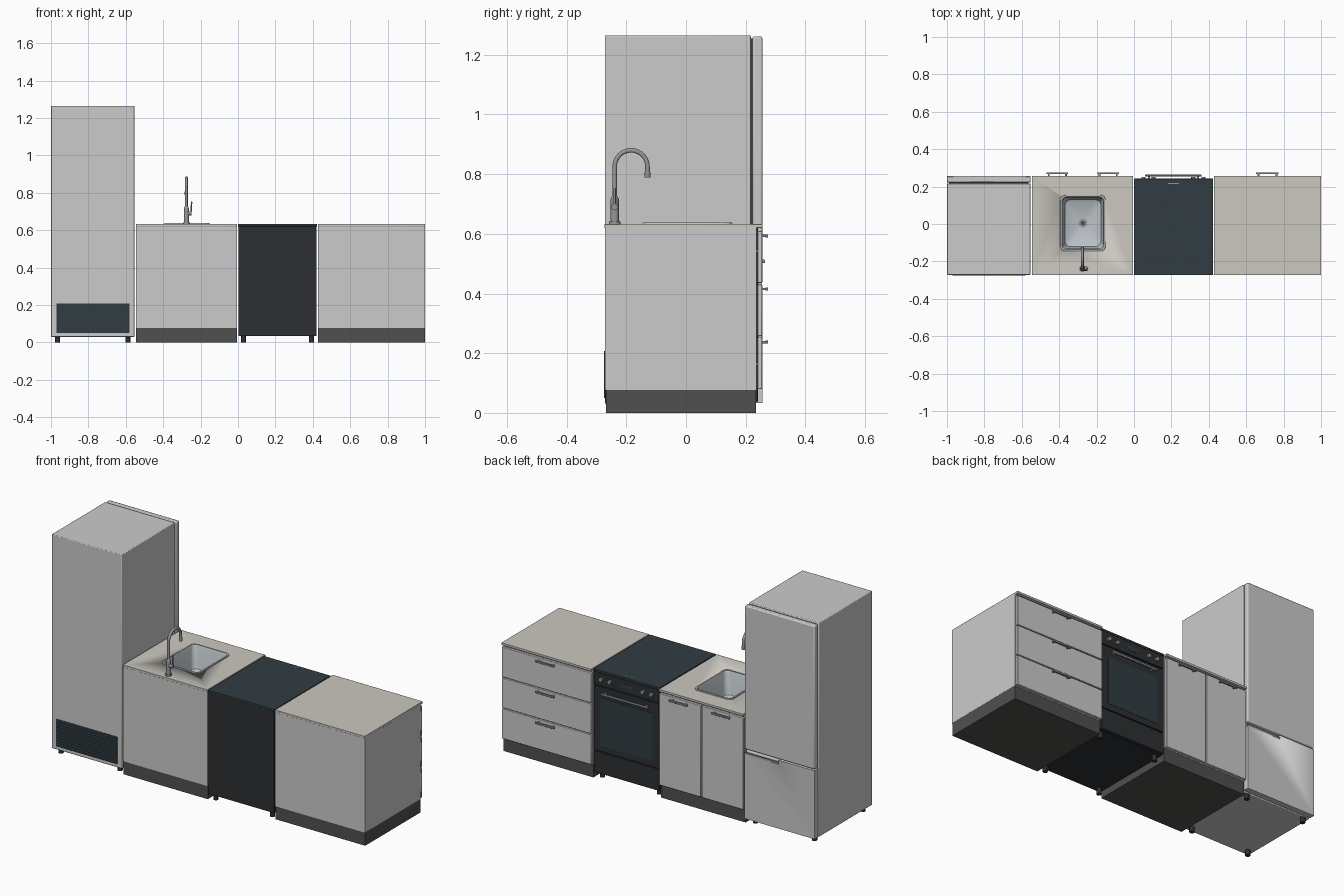
import bpy, bmesh, math
from mathutils import Matrix, Vector

if "Cube" in bpy.data.objects:
    bpy.data.objects.remove(bpy.data.objects["Cube"])


def mat(name, r, g, b):
    m = bpy.data.materials.new(name)
    m.diffuse_color = (r, g, b, 1)
    m.use_nodes = True
    m.node_tree.nodes["Principled BSDF"].inputs["Base Color"].default_value = m.diffuse_color
    return m


STEEL = mat("steel", 0.52, 0.52, 0.52)
STONE = mat("worktop_stone", 0.60, 0.58, 0.53)
DARK = mat("plinth_grey", 0.08, 0.08, 0.075)
BLACK = mat("oven_black", 0.025, 0.028, 0.032)
GLASS = mat("dark_glass", 0.03, 0.045, 0.055)
METAL = mat("brushed_metal", 0.30, 0.31, 0.32)
BASIN = mat("basin_metal", 0.50, 0.54, 0.57)


def finish(name, bm, material, bevel=0):
    bmesh.ops.recalc_face_normals(bm, faces=bm.faces)
    me = bpy.data.meshes.new(name)
    bm.to_mesh(me)
    bm.free()
    ob = bpy.data.objects.new(name, me)
    bpy.context.collection.objects.link(ob)
    if material:
        me.materials.append(material)
    if bevel:
        b = ob.modifiers.new("bevel", 'BEVEL')
        b.width, b.segments, b.limit_method = bevel, 2, 'ANGLE'
    return ob


def add_box(bm, x0, x1, y0, y1, z0, z1):
    m = Matrix.Translation(((x0 + x1) / 2, (y0 + y1) / 2, (z0 + z1) / 2))
    bmesh.ops.create_cube(bm, size=1, matrix=m @ Matrix.Diagonal((x1 - x0, y1 - y0, z1 - z0, 1)))


def box(name, *dims, m=STEEL, bevel=0):
    bm = bmesh.new()
    add_box(bm, *dims)
    return finish(name, bm, m, bevel)


def cyl(name, loc, r, h, m, axis='Z', r2=None):
    """Cylinder centred on loc."""
    bm = bmesh.new()
    rot = {'X': Matrix.Rotation(math.pi / 2, 4, 'Y'), 'Y': Matrix.Rotation(-math.pi / 2, 4, 'X'),
           'Z': Matrix()}[axis]
    bmesh.ops.create_cone(bm, cap_ends=True, segments=24, radius1=r, radius2=r if r2 is None else r2,
                          depth=h, matrix=Matrix.Translation(loc) @ rot)
    return finish(name, bm, m)


def pipe(name, pts, r, m):
    cu = bpy.data.curves.new(name, 'CURVE')
    cu.dimensions, cu.bevel_depth, cu.bevel_resolution, cu.use_fill_caps = '3D', r, 3, True
    sp = cu.splines.new('POLY')
    sp.points.add(len(pts) - 1)
    for p, c in zip(sp.points, pts):
        p.co = (*c, 1)
    ob = bpy.data.objects.new(name, cu)
    bpy.context.collection.objects.link(ob)
    cu.materials.append(m)
    return ob


def cut(ob, cutter):
    b = ob.modifiers.new("cut", 'BOOLEAN')
    b.operation, b.object, b.solver = 'DIFFERENCE', cutter, 'EXACT'
    cutter.hide_render = True
    cutter.display_type = 'WIRE'


def handle(name, cx, z, length=0.115):
    bm = bmesh.new()
    h = length / 2
    add_box(bm, cx - h, cx + h, 0.266, 0.275, z - 0.005, z + 0.005)
    for s in (-1, 1):
        px = cx + s * (h - 0.012)
        add_box(bm, px - 0.005, px + 0.005, 0.25, 0.268, z - 0.004, z + 0.004)
    finish(name, bm, METAL, 0.0015)


def rounded_loop(cx, cy, w, d, r, z, n=6):
    pts = []
    for q, (sx, sy) in enumerate(((1, 1), (-1, 1), (-1, -1), (1, -1))):
        for i in range(n + 1):
            a = math.pi / 2 * (q + i / n)
            pts.append(Vector((cx + sx * (w / 2 - r) + r * math.cos(a),
                               cy + sy * (d / 2 - r) + r * math.sin(a), z)))
    return pts


FRONT = -0.272

# Fridge freezer
box("fridge_body", -1, -0.553, FRONT, 0.217, 0.03, 1.265, bevel=0.004)
box("fridge_door_seal", -0.99, -0.563, 0.215, 0.226, 0.045, 1.255, m=DARK)
box("fridge_upper_door", -1, -0.553, 0.223, 0.256, 0.434, 1.262, bevel=0.006)
lower = box("freezer_lower_door", -1, -0.553, 0.223, 0.256, 0.033, 0.428)
cut(lower, box("freezer_grip_cutter", -0.77, -0.54, 0.236, 0.27, 0.405, 0.45))
box("freezer_grip_lip", -0.77, -0.553, 0.25, 0.256, 0.405, 0.416, m=METAL)
for x in (-0.965, -0.588):
    for y in (-0.235, 0.205):
        cyl("fridge_foot", (x, y, 0.0155), 0.014, 0.031, BLACK)

# Ventilation grille
bm = bmesh.new()
add_box(bm, -0.97, -0.58, -0.2728, -0.268, 0.05, 0.207)
for x in (-0.97, -0.586):
    add_box(bm, x, x + 0.006, -0.275, -0.27, 0.05, 0.207)
for i in range(11):
    z = 0.05 + i * 0.0151
    add_box(bm, -0.966, -0.584, -0.275, -0.27, z, z + 0.006)
finish("fridge_grille", bm, GLASS)


# Base cabinets
def cabinet(prefix, x0, x1):
    body = box(prefix + "_carcass", x0, x1, FRONT, 0.237, 0.077, 0.621)
    top = box(prefix + "_worktop", x0, x1, FRONT - 0.001, 0.257, 0.62, 0.633, m=STONE, bevel=0.0015)
    box(prefix + "_plinth", x0, x1, -0.268, 0.235, 0, 0.08, m=DARK)
    return body, top


sink_body, sink_top = cabinet("sink_cabinet", -0.545, -0.005)
cabinet("drawer_cabinet", 0.427, 1.0)
for i, x in enumerate((-0.545, -0.273)):
    box(f"sink_door_{i + 1}", x + 0.001, x + 0.267, 0.239, 0.255, 0.08, 0.61, bevel=0.003)
    handle(f"sink_door_handle_{i + 1}", x + 0.135, 0.593)
for i in range(3):
    z = 0.08 + i * 0.178
    box(f"drawer_front_{i + 1}", 0.428, 0.999, 0.239, 0.255, z, z + 0.173, bevel=0.003)
    handle(f"drawer_handle_{i + 1}", 0.713, z + 0.157, 0.12)

# Sink basin lofted from rounded rectangles
SX, SY = -0.273, 0.005
hole = box("sink_hole_cutter", SX - 0.113, SX + 0.113, SY - 0.141, SY + 0.141, 0.47, 0.7)
cut(sink_body, hole)
cut(sink_top, hole)
bm = bmesh.new()
prev = None
for w, d, r, z in ((0.244, 0.302, 0.03, 0.632), (0.240, 0.298, 0.028, 0.638), (0.224, 0.282, 0.025, 0.638),
                   (0.216, 0.274, 0.025, 0.630), (0.200, 0.258, 0.03, 0.520), (0.192, 0.250, 0.03, 0.508),
                   (0.176, 0.234, 0.03, 0.503), (0.044, 0.044, 0.022, 0.494)):
    loop = [bm.verts.new(p) for p in rounded_loop(SX, SY, w, d, r, z)]
    if prev:
        for i in range(len(loop)):
            j = (i + 1) % len(loop)
            if (prev[i].co - prev[j].co).length + (loop[i].co - loop[j].co).length > 1e-6:
                bm.faces.new((prev[i], prev[j], loop[j], loop[i]))
    prev = loop
bmesh.ops.remove_doubles(bm, verts=bm.verts, dist=1e-5)
finish("sink_basin", bm, BASIN)
cyl("sink_drain", (SX, SY, 0.495), 0.023, 0.006, METAL)
cyl("sink_drain_plug", (SX, SY, 0.499), 0.012, 0.006, DARK)

# Tap with swan neck and side lever
TX, TY = -0.276, -0.239
cyl("tap_base", (TX, TY, 0.637), 0.019, 0.008, METAL)
cyl("tap_body", (TX, TY, 0.677), 0.014, 0.08, METAL)
cyl("tap_collar", (TX, TY, 0.721), 0.014, 0.01, METAL, r2=0.009)
R = 0.055
arc = [(TX, TY + R - R * math.cos(math.pi * i / 20), 0.825 + R * math.sin(math.pi * i / 20))
       for i in range(21)]
pipe("tap_neck", [(TX, TY, 0.70)] + arc + [(TX, TY + 2 * R, 0.79)], 0.008, METAL)
cyl("tap_nozzle", (TX, TY + 2 * R, 0.798), 0.0095, 0.02, METAL)
cyl("tap_lever_hub", (TX + 0.016, TY, 0.69), 0.011, 0.024, METAL, 'X')
pipe("tap_lever", [(TX + 0.024, TY, 0.69), (TX + 0.026, TY, 0.71), (TX + 0.028, TY, 0.752)], 0.004, METAL)

# Cooker
box("cooker_body", 0.002, 0.42, FRONT, 0.224, 0.035, 0.622, m=BLACK)
box("cooker_hob", 0.0, 0.423, FRONT - 0.001, 0.242, 0.62, 0.633, m=GLASS, bevel=0.002)
box("cooker_control_panel", 0.002, 0.42, 0.222, 0.241, 0.545, 0.619, m=BLACK)
box("cooker_door", 0.002, 0.42, 0.222, 0.241, 0.165, 0.54, m=BLACK, bevel=0.002)
box("cooker_window", 0.045, 0.377, 0.235, 0.2425, 0.20, 0.475, m=GLASS)
box("cooker_lower_drawer", 0.002, 0.42, 0.222, 0.241, 0.037, 0.16, m=BLACK, bevel=0.002)
box("cooker_display", 0.175, 0.247, 0.238, 0.2425, 0.57, 0.597, m=GLASS)
for x in (0.05, 0.105, 0.317, 0.372):
    cyl("cooker_knob", (x, 0.245, 0.583), 0.011, 0.014, METAL, 'Y')
box("cooker_door_handle", 0.06, 0.362, 0.254, 0.264, 0.502, 0.514, m=METAL, bevel=0.003)
for x in (0.08, 0.342):
    box("cooker_handle_post", x - 0.006, x + 0.006, 0.239, 0.256, 0.503, 0.513, m=METAL)
for x in (0.03, 0.393):
    for y in (-0.245, 0.2):
        cyl("cooker_foot", (x, y, 0.018), 0.013, 0.036, BLACK)

# Hob markings: dashed cooking zone rings and touch strip
for i, (x, y, r) in enumerate(((0.11, 0.085, 0.062), (0.305, 0.095, 0.052),
                               (0.115, -0.135, 0.068), (0.305, -0.13, 0.06))):
    bm = bmesh.new()
    for k in range(12):
        quad = []
        for a, rr in ((0, r), (0.28, r), (0.28, r - 0.002), (0, r - 0.002)):
            t = k * math.pi / 6 + a
            quad.append(bm.verts.new((x + rr * math.cos(t), y + rr * math.sin(t), 0.6335)))
        bm.faces.new(quad)
    finish(f"hob_zone_{i + 1}", bm, BLACK)
box("hob_touch_strip", 0.182, 0.24, 0.215, 0.219, 0.632, 0.6337, m=METAL)

# Smooth shading with sharp edges kept
meshes = [o for o in bpy.context.scene.objects if o.type == 'MESH']
for o in bpy.context.scene.objects:
    o.select_set(o.type == 'MESH')
bpy.context.view_layer.objects.active = meshes[0]
bpy.ops.object.shade_smooth_by_angle(angle=math.radians(30))
